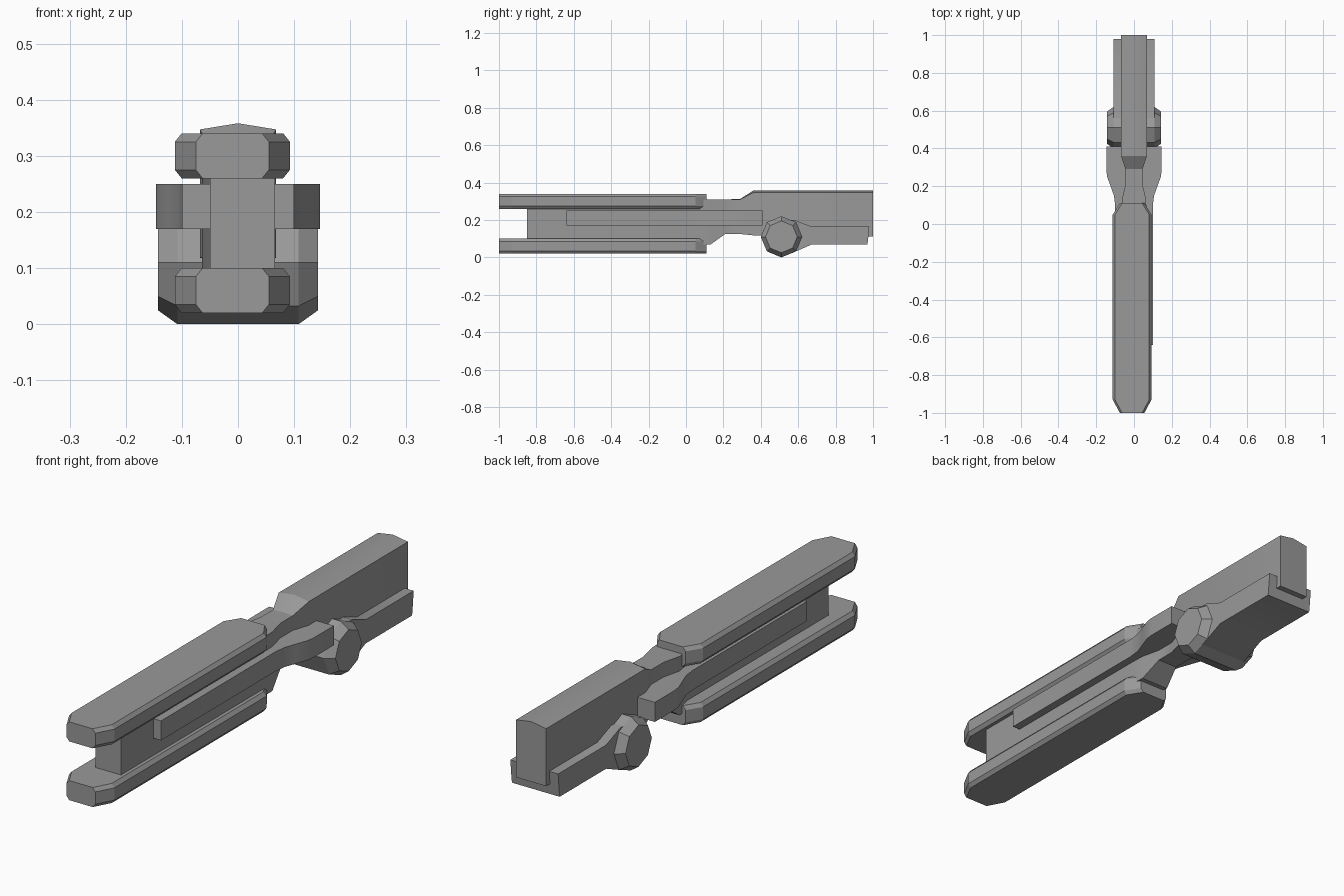
import bpy, bmesh, math

if "Cube" in bpy.data.objects:
    bpy.data.objects.remove(bpy.data.objects["Cube"])

grey = bpy.data.materials.new("mid grey")
grey.use_nodes = True
colour = (0.32, 0.32, 0.32, 1)
grey.diffuse_color = colour
grey.node_tree.nodes["Principled BSDF"].inputs["Base Color"].default_value = colour


def loft(name, rings, smooth=30):
    """Skin a closed solid through rings of equal point count."""
    bm = bmesh.new()
    loops = [[bm.verts.new(p) for p in ring] for ring in rings]
    n = len(loops[0])
    for a, b in zip(loops, loops[1:]):
        for i in range(n):
            j = (i + 1) % n
            bm.faces.new((a[i], a[j], b[j], b[i]))
    bm.faces.new(loops[0])
    bm.faces.new(loops[-1])
    bmesh.ops.recalc_face_normals(bm, faces=bm.faces)
    mesh = bpy.data.meshes.new(name)
    bm.to_mesh(mesh)
    bm.free()
    mesh.materials.append(grey)
    obj = bpy.data.objects.new(name, mesh)
    bpy.context.collection.objects.link(obj)
    bpy.ops.object.select_all(action="DESELECT")
    obj.select_set(True)
    bpy.context.view_layer.objects.active = obj
    bpy.ops.object.shade_smooth_by_angle(angle=math.radians(smooth))
    return obj


# Grip rails: long plates with clipped corners and chamfered long edges
def rail_ring(z, inset):
    w, tip, c = 0.1025 - inset, 0.065 - inset, -0.01
    half = [(tip, -1), (w, -0.93), (w, 0.05), (tip, 0.11)]
    pts = half + [(-x, y) for x, y in reversed(half)]
    return [(c + x, y, z) for x, y in pts]


for name, z in (("lower_rail", 0.02), ("upper_rail", 0.26)):
    loft(name, [rail_ring(z + dz, inset) for dz, inset in
                ((0, 0.012), (0.015, 0), (0.065, 0), (0.08, 0.012))], 15)

# Central body: web between the rails, narrow waist and ridged rear block
stations = [  # y, left x, right x, bottom, shoulder, ridge
    (-0.85, -0.05, 0.066, 0.08, 0.28, 0.28),
    (0.06, -0.05, 0.066, 0.07, 0.31, 0.31),
    (0.13, -0.064, 0.064, 0.068, 0.31, 0.31),
    (0.21, -0.045, 0.045, 0.125, 0.31, 0.31),
    (0.29, -0.045, 0.045, 0.125, 0.31, 0.312),
    (0.36, -0.068, 0.068, 0.118, 0.347, 0.358),
    (1.0, -0.068, 0.068, 0.112, 0.347, 0.358),
]
loft("central_body", [[(a, y, zb), (b, y, zb), (b, y, zt), ((a + b) / 2, y, zr), (a, y, zt)]
                      for y, a, b, zb, zt, zr in stations])

# Side bars that flare outward at the rear
bar_path = [(-0.64, 0.1), (0.1, 0.1), (0.15, 0.106), (0.2, 0.124), (0.25, 0.142),
            (0.28, 0.146), (0.41, 0.146)]
for name, s in (("left_bar", 1), ("right_bar", -1)):
    loft(name, [[(s * x, y, z) for x, z in ((0.035, 0.17), (out, 0.17), (out, 0.25), (0.035, 0.25))]
                for y, out in bar_path])

# Cradle under the rear block, as a side profile extruded across
cradle = [(0.45, 0.03), (0.56, 0.02), (0.67, 0.068), (0.97, 0.068), (0.975, 0.11),
          (0.98, 0.165), (0.67, 0.165), (0.58, 0.2), (0.45, 0.19)]
loft("cradle", [[(x, y, z) for y, z in cradle] for x in (-0.108, 0.108)])


# Eight-sided pivot with chamfered ends
def pivot_ring(x, r):
    return [(x, 0.51 + r * math.sin(i * math.tau / 8), 0.11 - r * math.cos(i * math.tau / 8))
            for i in range(8)]


loft("pivot", [pivot_ring(x, r) for x, r in
               ((-0.143, 0.085), (-0.108, 0.11), (0.108, 0.11), (0.143, 0.085))], 30)
